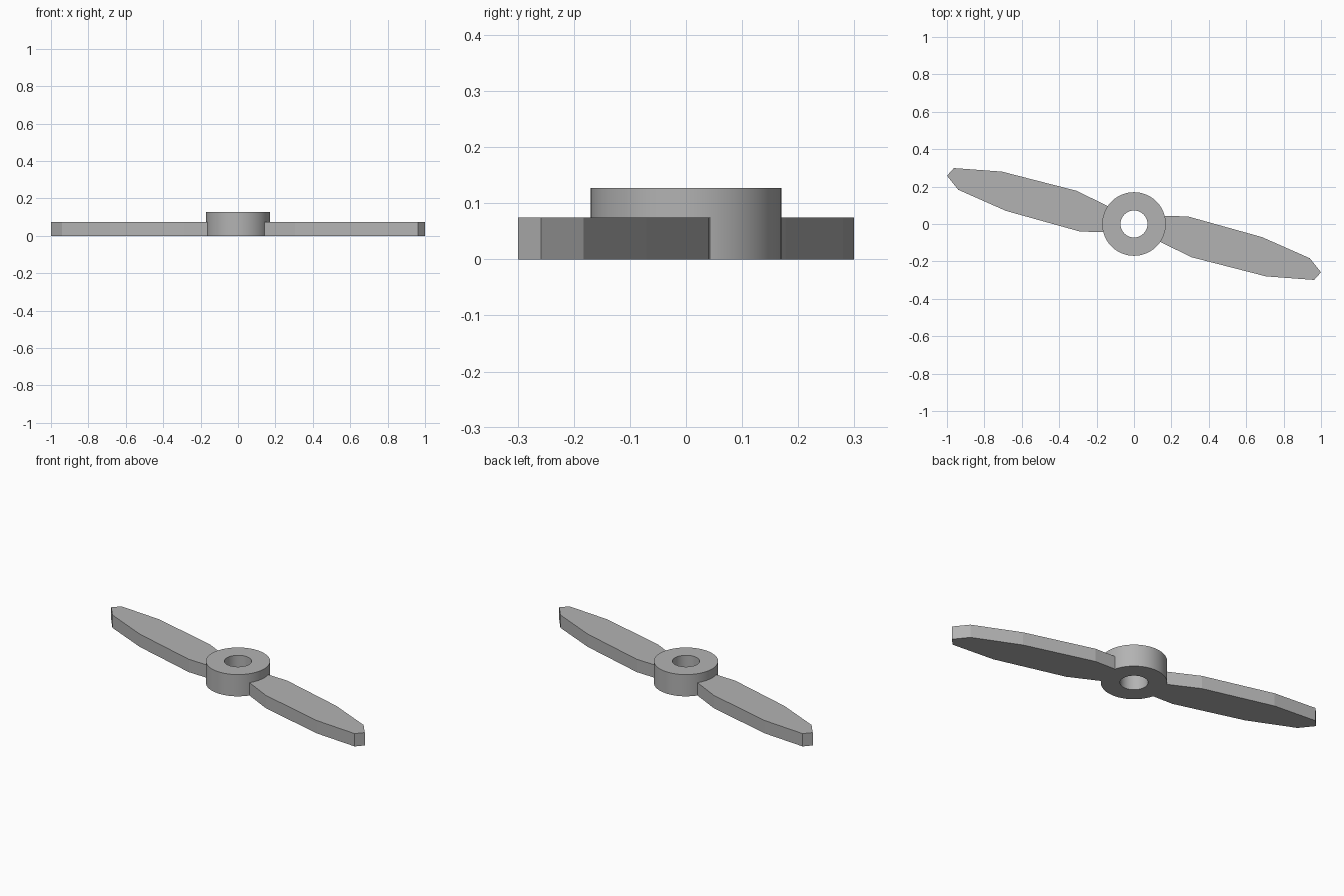
import bpy, bmesh, math

HUB_R, BORE_R, HUB_H, BLADE_H = 0.17, 0.072, 0.127, 0.075

cube = bpy.data.objects.get("Cube")
if cube:
    bpy.data.objects.remove(cube, do_unlink=True)

# Single plain grey
grey = bpy.data.materials.new("plain_grey")
grey.use_nodes = True
colour = (0.45, 0.45, 0.45, 1)
grey.diffuse_color = colour
grey.node_tree.nodes["Principled BSDF"].inputs["Base Color"].default_value = colour


def finish(name, bm):
    bmesh.ops.recalc_face_normals(bm, faces=bm.faces)
    mesh = bpy.data.meshes.new(name)
    bm.to_mesh(mesh)
    bm.free()
    mesh.materials.append(grey)
    obj = bpy.data.objects.new(name, mesh)
    bpy.context.collection.objects.link(obj)
    return obj


# Hub: a rectangular section spun around the shaft hole
bm = bmesh.new()
section = [(BORE_R, 0), (HUB_R, 0), (HUB_R, HUB_H), (BORE_R, HUB_H)]
ring = [bm.verts.new((r, 0, z)) for r, z in section]
edges = [bm.edges.new((ring[i], ring[(i + 1) % 4])) for i in range(4)]
bmesh.ops.spin(bm, geom=ring + edges, cent=(0, 0, 0), axis=(0, 0, 1),
               angle=math.tau, steps=64, use_merge=True)
bmesh.ops.remove_doubles(bm, verts=bm.verts, dist=0.0001)
hub = finish("hub", bm)
bpy.ops.object.select_all(action="DESELECT")
hub.select_set(True)
bpy.context.view_layer.objects.active = hub
bpy.ops.object.shade_smooth_by_angle(angle=math.radians(30))

# Blades: one outline, extruded and repeated half a turn around
outline = [(0.163, 0.044), (0.29, 0.04), (0.684, -0.07), (0.94, -0.183),
           (1.0, -0.258), (0.963, -0.299), (0.706, -0.28), (0.305, -0.177),
           (0.138, -0.094)]
for name, side in (("left_blade", 1), ("right_blade", -1)):
    bm = bmesh.new()
    face = bm.faces.new([bm.verts.new((side * x, side * y, 0)) for x, y in outline])
    top = bmesh.ops.extrude_face_region(bm, geom=[face], use_keep_orig=True)["geom"]
    bmesh.ops.translate(bm, vec=(0, 0, BLADE_H),
                        verts=[v for v in top if isinstance(v, bmesh.types.BMVert)])
    finish(name, bm)
